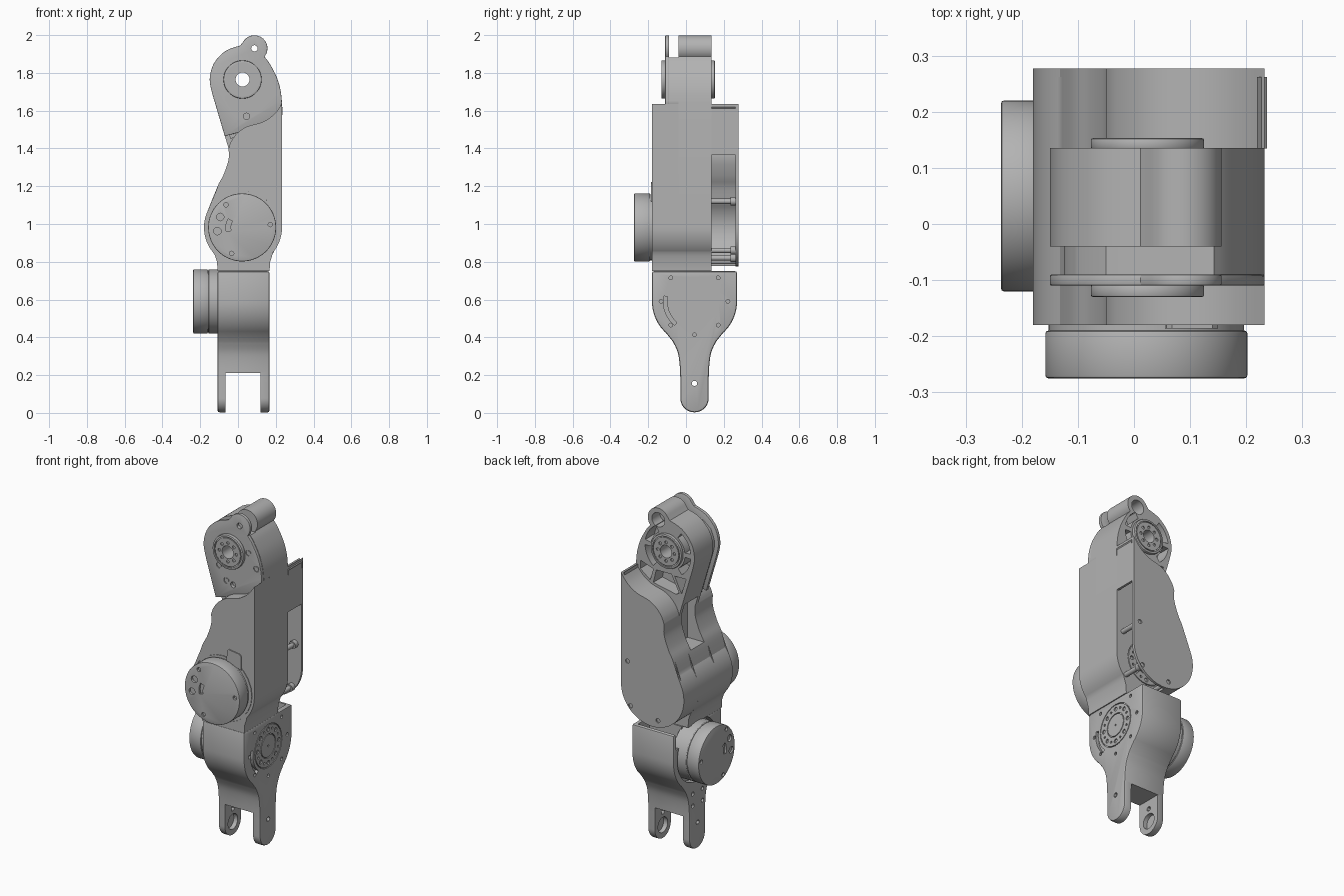
import bpy, bmesh
from math import sin, cos, pi, radians
from mathutils import Vector

cube = bpy.data.objects.get("Cube")
if cube:
    bpy.data.objects.remove(cube, do_unlink=True)

grey = bpy.data.materials.new("satin grey")
grey.use_nodes = True
tone = (0.45, 0.45, 0.45, 1)
grey.diffuse_color = tone
grey.node_tree.nodes["Principled BSDF"].inputs["Base Color"].default_value = tone


# ---------- helpers ----------
def arc(c, r, a, b, n=24):
    return [(c[0] + r * cos(radians(a + (b - a) * i / n)),
             c[1] + r * sin(radians(a + (b - a) * i / n))) for i in range(n + 1)]


def spline(pts, n=4):
    """Smooth curve through a few points."""
    p = [Vector(q) for q in [pts[0], *pts, pts[-1]]]
    out = []
    for a, b, c, d in zip(p, p[1:], p[2:], p[3:]):
        for i in range(n):
            t = i / n
            v = (2 * b + (c - a) * t + (2 * a - 5 * b + 4 * c - d) * t * t
                 + (3 * b - a - 3 * c + d) * t ** 3) / 2
            out.append(tuple(v))
    return out + [tuple(pts[-1])]


def prism(name, axis, pts, a, b, bevel=0):
    """Extrude a profile along x (points are y, z) or y (points are x, z)."""
    bm = bmesh.new()
    place = (lambda u, v: (a, u, v)) if axis == "x" else (lambda u, v: (u, a, v))
    face = bm.faces.new([bm.verts.new(place(u, v)) for u, v in pts])
    new = bmesh.ops.extrude_face_region(bm, geom=[face])["geom"]
    move = Vector((b - a, 0, 0)) if axis == "x" else Vector((0, b - a, 0))
    bmesh.ops.translate(bm, vec=move, verts=[g for g in new if isinstance(g, bmesh.types.BMVert)])
    bmesh.ops.remove_doubles(bm, verts=bm.verts, dist=1e-5)
    bmesh.ops.recalc_face_normals(bm, faces=bm.faces)
    mesh = bpy.data.meshes.new(name)
    bm.to_mesh(mesh)
    bm.free()
    mesh.materials.append(grey)
    ob = bpy.data.objects.new(name, mesh)
    bpy.context.collection.objects.link(ob)
    if bevel:
        m = ob.modifiers.new("soft edges", "BEVEL")
        m.width, m.segments, m.angle_limit = bevel, 2, radians(50)
    return ob


def disc(name, axis, c, r, a, b, bevel=0, n=48):
    return prism(name, axis, arc(c, r, 0, 360 - 360 / n, n - 1), a, b, bevel)


def box(name, axis, lo, hi, a, b):
    return prism(name, axis, [lo, (hi[0], lo[1]), hi, (lo[0], hi[1])], a, b)


def sector(axis, c, r0, r1, t0, t1, a, b):
    return prism("cutter", axis, arc(c, r0, t0, t1, 12) + arc(c, r1, t1, t0, 12), a, b)


def holes(axis, spots, r, a, b):
    return [disc("cutter", axis, s, r, a, b, n=12) for s in spots]


def around(c, r, n, start=0):
    return arc(c, r, start, start + 360 - 360 / n, n - 1)


def cut(ob, cutters):
    """Subtract all cutters, bake the result, and delete the cutters."""
    for k in cutters:
        m = ob.modifiers.new("cut", "BOOLEAN")
        m.operation, m.solver, m.object = "DIFFERENCE", "EXACT", k
        k.hide_render = True
    bpy.context.view_layer.update()
    mesh = bpy.data.meshes.new_from_object(ob.evaluated_get(bpy.context.evaluated_depsgraph_get()))
    ob.modifiers.clear()
    ob.data = mesh
    for k in cutters:
        bpy.data.objects.remove(k, do_unlink=True)


def rosette(axis, c, r, a, b):
    """Cutters for a bearing face: two grooves and a ring of bolt holes."""
    k = []
    for q in (r, r * 0.55):
        k += [sector(axis, c, q - 0.005, q, t, t + 178, a, b) for t in (0, 180)]
    k += holes(axis, around(c, r * 0.77, 8), 0.012, a, b)
    k += holes(axis, around(c, r * 0.77, 8, 22.5), 0.007, a, b)
    return k + holes(axis, [c], 0.006, a, b)


def motor_marks(axis, c, flip, a, b):
    """Cutters for the screws and sockets on a motor lid."""
    k = holes(axis, [(c[0] + flip * u, c[1] + v)
                     for u, v in ((-0.09, 0.12), (0.145, 0.015), (-0.06, -0.138))], 0.012, a, b)
    start = 150 if flip > 0 else -10
    k.append(sector(axis, c, 0.065, 0.09, start, start + 45, a, b))
    k += holes(axis, [(c[0] - flip * 0.12, c[1] + 0.055), (c[0] - flip * 0.135, c[1] - 0.02)], 0.02, a, b)
    return k


# ---------- shared outlines ----------
knee, hip, head = (0.026, 0.982), (0.045, 0.59), (0.024, 1.765)
neck = spline([(-0.05, 1.40), (-0.05, 1.34), (-0.077, 1.26), (-0.108, 1.20), (-0.132, 1.114)])
crest = spline([(0.233, 1.635), (0.19, 1.58), (0.13, 1.54), (0.05, 1.517),
                (0, 1.485), (-0.035, 1.44), (-0.05, 1.40)])
flare_l = [(-0.123, 0.835), (-0.111, 0.80), (-0.108, 0.75)]
flare_r = [(0.167, 0.75), (0.17, 0.80), (0.18, 0.83)]
foot = arc(knee, 0.206, 140, 218) + flare_l + flare_r + arc(knee, 0.207, -40, 0, 12)
ear = arc((0.087, 1.93), 0.069, -40, 150)
right_brow = spline([(0.233, 1.64), (0.225, 1.71), (0.204, 1.78), (0.167, 1.85), (0.143, 1.882)])
left_brow = spline([(0.012, 1.945), (-0.066, 1.916), (-0.128, 1.85), (-0.15, 1.765), (-0.135, 1.685)])

# ---------- central arm with ribbed back ----------
arm = prism("central_arm", "y", right_brow + ear + left_brow + neck + foot, -0.04, 0.135)
pockets = [sector("y", head, 0.112, 0.15, t, t + 48, 0.05, 0.2) for t in (-50, 10, 125, 185)]
pockets += [
    prism("cutter", "y", [(-0.095, 1.625), (-0.02, 1.625), (-0.065, 1.53)], 0.05, 0.2),
    prism("cutter", "y", [(0.0, 1.63), (0.1, 1.63), (0.12, 1.55), (-0.03, 1.52), (-0.05, 1.53)], 0.05, 0.2),
    prism("cutter", "y", [(0.12, 1.63), (0.205, 1.66), (0.205, 1.61), (0.14, 1.56)], 0.05, 0.2),
    box("cutter", "x", (-0.015, 1.2), (0.11, 1.46), -0.2, 0.0),
    disc("cutter", "y", (0.087, 1.93), 0.042, 0.06, 0.2),
    disc("cutter", "y", (0.087, 1.93), 0.018, -0.2, 0.1, n=20),
    disc("cutter", "y", head, 0.037, -0.2, 0.2)]
cut(arm, pockets + rosette("y", knee, 0.13, 0.127, 0.2))

# ---------- front body and its cover ----------
body = prism("front_body", "y", crest + neck + foot, -0.18, -0.04)
cut(body, [sector("y", knee, 0.19, 0.195, t, t + 179, -0.2, -0.176) for t in (0, 180)])
prism("cable_tab", "y", [(0.055, 1.15), (0.15, 1.12), (0.15, 1.20), (0.14, 1.212), (0.068, 1.222), (0.058, 1.212)],
      -0.186, -0.179)

# ---------- back cover: panel, rim and standoffs ----------
shell = crest + neck + arc(knee, 0.206, 140, 360, 40)
panel = prism("back_panel", "y", shell, 0.262, 0.277)
bolts = [(0.19, 1.12), (-0.01, 0.82), (0.17, 0.86)]
cut(panel, holes("y", bolts, 0.013, 0.27, 0.3))
path = [Vector(p) for p in [(0.233, 1.365)] + crest + neck[1:] + arc(knee, 0.206, 142, 265)]
inner = []
for i, p in enumerate(path):
    d = (path[min(i + 1, len(path) - 1)] - path[max(i - 1, 0)]).normalized()
    inner.append(p + Vector((-d.y, d.x)) * 0.014)
inner[0] = Vector((0.219, 1.365))
prism("back_rim", "y", path + inner[::-1], 0.135, 0.262)
for i, s in enumerate(bolts):
    disc(f"standoff_{i + 1}", "y", s, 0.014, 0.135, 0.262, n=16)
    disc(f"standoff_head_{i + 1}", "y", s, 0.022, 0.235, 0.262, n=16)

# ---------- head plate, spacer and hubs ----------
plate = prism("head_plate", "y", right_brow + ear + left_brow + [(-0.07, 1.465), (0.06, 1.5), (0.2, 1.56)],
              -0.11, -0.09, 0.003)
screws = [(0.146, 1.786), (0.198, 1.706), (-0.045, 1.664), (0.003, 1.585)]
cut(plate, holes("y", screws, 0.019, -0.2, -0.105)
    + holes("y", [(0.087, 1.93), (0.045, 1.57)], 0.017, -0.2, 0)
    + [disc("cutter", "y", head, 0.037, -0.2, 0)])
for i, s in enumerate(screws):
    disc(f"head_screw_{i + 1}", "y", s, 0.012, -0.109, -0.1, n=12)
spacer = prism("head_spacer", "y", right_brow + [(0.1, 1.88), (-0.05, 1.88)]
               + spline([(-0.1, 1.84), (-0.125, 1.765), (-0.11, 1.685)]) + [(-0.04, 1.45), (0.2, 1.56)], -0.09, -0.04)
cut(spacer, [disc("cutter", "y", head, 0.037, -0.2, 0)])
for name, a, b, out in (("front_hub", -0.13, -0.108, -1), ("back_hub", 0.133, 0.153, 1)):
    hub = disc(name, "y", head, 0.101, a, b, 0.004)
    lid = (-0.2, -0.124) if out < 0 else (0.147, 0.2)
    cut(hub, [disc("cutter", "y", head, 0.037, -0.3, 0.3)]
        + holes("y", around(head, 0.055, 8), 0.009, *lid)
        + [sector("y", head, 0.083, 0.089, t, t + 179, *lid) for t in (0, 180)])

# ---------- front motor ----------
disc("front_motor_base", "y", (0.022, 0.982), 0.174, -0.192, -0.178)
motor = disc("front_motor", "y", (0.022, 0.982), 0.18, -0.275, -0.19, 0.005, 64)
cut(motor, motor_marks("y", knee, 1, -0.3, -0.262))

# ---------- lower link with forked legs ----------
left_side = [(-0.18, 0.75)] + arc(hip, 0.225, 180, 228, 14) + spline(
    [(-0.07, 0.378), (-0.045, 0.325), (-0.034, 0.26), (-0.03, 0.18)])
right_side = [(0.09 - y, z) for y, z in reversed(left_side)]
lower = prism("lower_link", "x", left_side + arc((0.045, 0.078), 0.075, 180, 360) + right_side, -0.108, 0.167, 0.01)
slot = box("cutter", "y", (-0.065, -0.1), (0.12, 0.21), -0.4, 0.4)
extra = [slot, box("cutter", "x", (0.142, 0.66), (0.25, 0.9), -0.2, 0.14),
         disc("cutter", "x", (0.05, 0.59), 0.185, -0.2, -0.07),
         sector("x", hip, 0.145, 0.165, 170, 230, 0.148, 0.3),
         disc("cutter", "x", (0.045, 0.08), 0.045, -0.09, 0.146, n=32)]
extra += holes("x", around(hip, 0.177, 8), 0.01, 0.155, 0.3)
extra += holes("x", [(0.045, 0.156)], 0.014, -0.3, 0.3)
extra += holes("x", [(0.0, 0.27), (0.09, 0.27), (0.0, 0.34), (0.09, 0.34)], 0.012, -0.3, -0.095)
cut(lower, extra + rosette("x", hip, 0.128, 0.16, 0.3))

# ---------- side motor ----------
side = (0.05, 0.59)
disc("side_motor_base", "x", side, 0.17, -0.157, -0.06, 0.004, 64)
disc("side_motor_seam", "x", side, 0.164, -0.163, -0.15, 0, 64)
lid = disc("side_motor", "x", side, 0.17, -0.237, -0.161, 0.005, 64)
cut(lid, motor_marks("x", side, 1, -0.3, -0.226))

# ---------- smooth shading with sharp edges ----------
bpy.ops.object.select_all(action="DESELECT")
for ob in bpy.context.scene.objects:
    if ob.type == "MESH" and ob.data.materials and ob.data.materials[0] == grey:
        ob.select_set(True)
        bpy.context.view_layer.objects.active = ob
bpy.ops.object.shade_smooth_by_angle(angle=radians(30))
